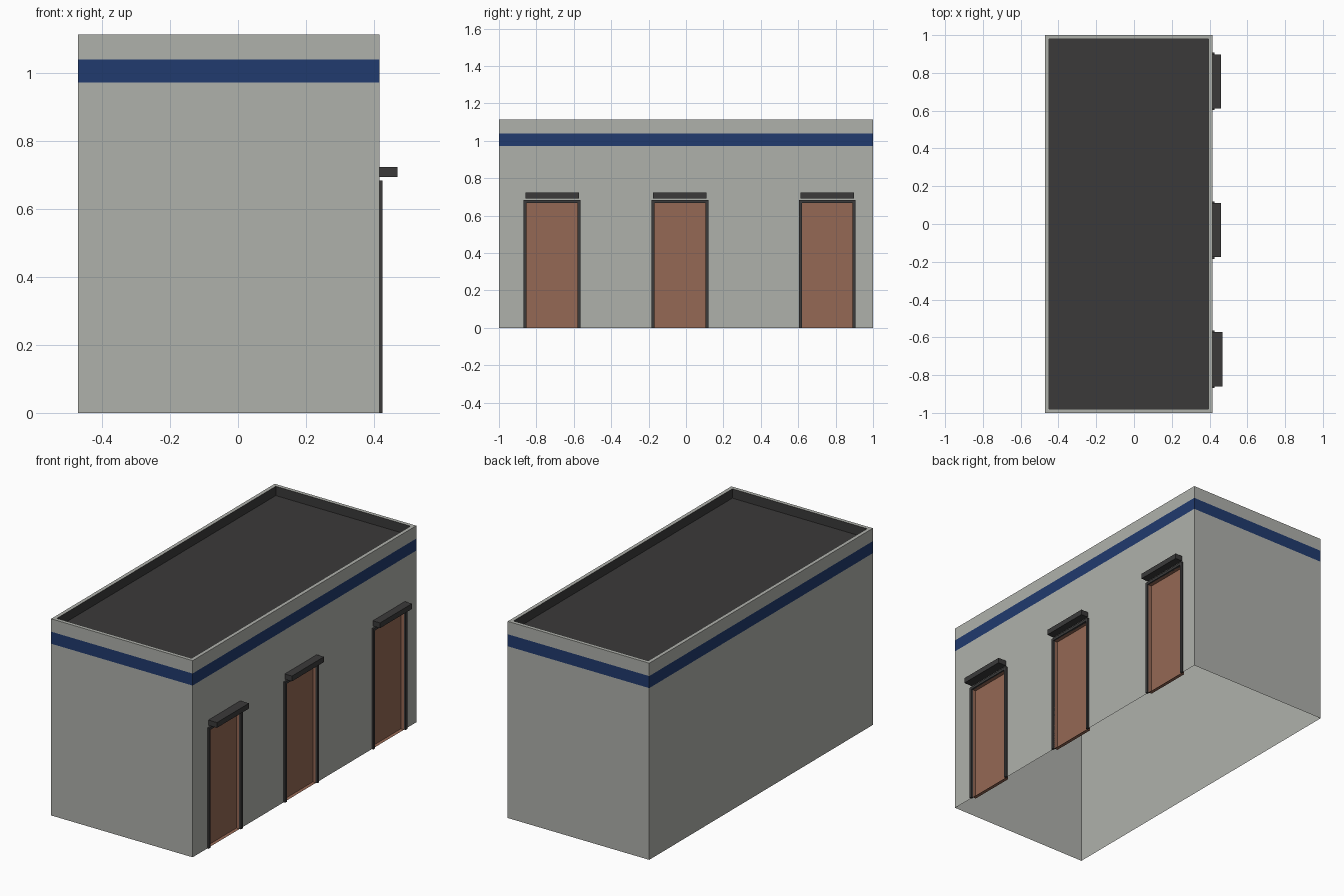
import bpy, bmesh
from mathutils import Vector, Matrix

if "Cube" in bpy.data.objects:
    bpy.data.objects.remove(bpy.data.objects["Cube"])

def material(name, rgb):
    m = bpy.data.materials.new(name)
    m.diffuse_color = (*rgb, 1)
    m.use_nodes = True
    m.node_tree.nodes["Principled BSDF"].inputs["Base Color"].default_value = m.diffuse_color
    return m

WALL = material("wall grey", (0.43, 0.44, 0.41))
BLUE = material("stripe blue", (0.015, 0.043, 0.156))
BROWN = material("door brown", (0.30, 0.14, 0.09))
DARK = material("dark grey", (0.043, 0.042, 0.042))

X0, X1, TOP, ROOF = -0.47, 0.416, 1.113, 1.06
DOORS = [(-0.716, 0.0535), (-0.033, 0.045), (0.755, 0.045)]  # centre y, canopy depth
HALF, DOOR_TOP = 0.136, 0.668      # door opening
FRAME_HALF, FRAME_TOP = 0.152, 0.683
BAND = (0.972, 1.04)
RECESS = 0.02

def add_object(name, bm, mats):
    me = bpy.data.meshes.new(name)
    bm.to_mesh(me)
    bm.free()
    for m in mats:
        me.materials.append(m)
    ob = bpy.data.objects.new(name, me)
    bpy.context.collection.objects.link(ob)
    return ob

def cube(bm, lo, hi):
    lo, hi = Vector(lo), Vector(hi)
    mat = Matrix.Translation((lo + hi) / 2) @ Matrix.Diagonal((*(hi - lo), 1))
    bmesh.ops.create_cube(bm, size=1, matrix=mat)

def push(bm, faces, offset):
    """Extrude faces by an offset and return the cap faces."""
    ext = bmesh.ops.extrude_face_region(bm, geom=faces)["geom"]
    bmesh.ops.translate(bm, vec=offset,
                        verts=[e for e in ext if isinstance(e, bmesh.types.BMVert)])
    bmesh.ops.delete(bm, geom=[f for f in faces if f.is_valid], context='FACES')
    return [e for e in ext if isinstance(e, bmesh.types.BMFace)]

# Building shell, open underneath
bm = bmesh.new()
cube(bm, (X0, -1, 0), (X1, 1, TOP))
bm.normal_update()
bmesh.ops.delete(bm, geom=[f for f in bm.faces if f.normal.z < -0.5], context='FACES_ONLY')

# Parapet rim and sunken roof
bm.faces.ensure_lookup_table()
roof = [f for f in bm.faces if f.normal.z > 0.5]
bmesh.ops.inset_region(bm, faces=roof, thickness=0.03)
push(bm, roof, (0, 0, ROOF - TOP))

# Cut lines for the stripe and door openings
def cut(co, no, faces_only=None):
    faces = faces_only if faces_only else bm.faces[:]
    geom = set(faces)
    for f in faces:
        geom.update(f.edges)
        geom.update(f.verts)
    bmesh.ops.bisect_plane(bm, geom=list(geom), plane_co=co, plane_no=no, dist=1e-5)
    bm.normal_update()

def front_wall():
    return [f for f in bm.faces if f.normal.x > 0.5
            and abs(f.calc_center_median().x - X1) < 1e-4]

def outer_walls():
    def outside(f):
        c = f.calc_center_median()
        return min(abs(c.x - X0), abs(c.x - X1), abs(abs(c.y) - 1)) < 1e-4
    return [f for f in bm.faces if abs(f.normal.z) < 0.5 and outside(f)]

bm.normal_update()
for z in BAND:
    cut((0, 0, z), (0, 0, 1), outer_walls())
cut((0, 0, DOOR_TOP), (0, 0, 1), outer_walls())
for cy, _ in DOORS:
    for s in (-1, 1):
        cut((0, cy + s * HALF, 0), (0, 1, 0), front_wall())

# Recessed doors
openings = [f for f in front_wall()
            if f.calc_center_median().z < DOOR_TOP
            and any(abs(f.calc_center_median().y - cy) < 0.05 for cy, _ in DOORS)]
push(bm, openings, (-RECESS, 0, 0))
bm.normal_update()

# Colours by position
walls = set(outer_walls())
for f in bm.faces:
    c = f.calc_center_median()
    if f in walls:
        f.material_index = 1 if BAND[0] < c.z < BAND[1] else 0
    elif c.z > TOP - 0.001:
        f.material_index = 0
    elif c.z > DOOR_TOP + 0.1:
        f.material_index = 3
    else:
        f.material_index = 2
add_object("building_shell", bm, [WALL, BLUE, BROWN, DARK])

# Door frames and canopies
for i, (cy, depth) in enumerate(DOORS, 1):
    bm = bmesh.new()
    a, b = X1 - 0.004, X1 + 0.009
    for s in (-1, 1):
        y0, y1 = sorted((cy + s * HALF, cy + s * FRAME_HALF))
        cube(bm, (a, y0, 0), (b, y1, FRAME_TOP))
    cube(bm, (a, cy - HALF, DOOR_TOP), (b, cy + HALF, FRAME_TOP))
    add_object(f"door_frame_{i}", bm, [DARK])

    bm = bmesh.new()
    cube(bm, (X1 - 0.004, cy - 0.143, 0.693), (X1 + depth, cy + 0.143, 0.723))
    add_object(f"door_canopy_{i}", bm, [DARK])
